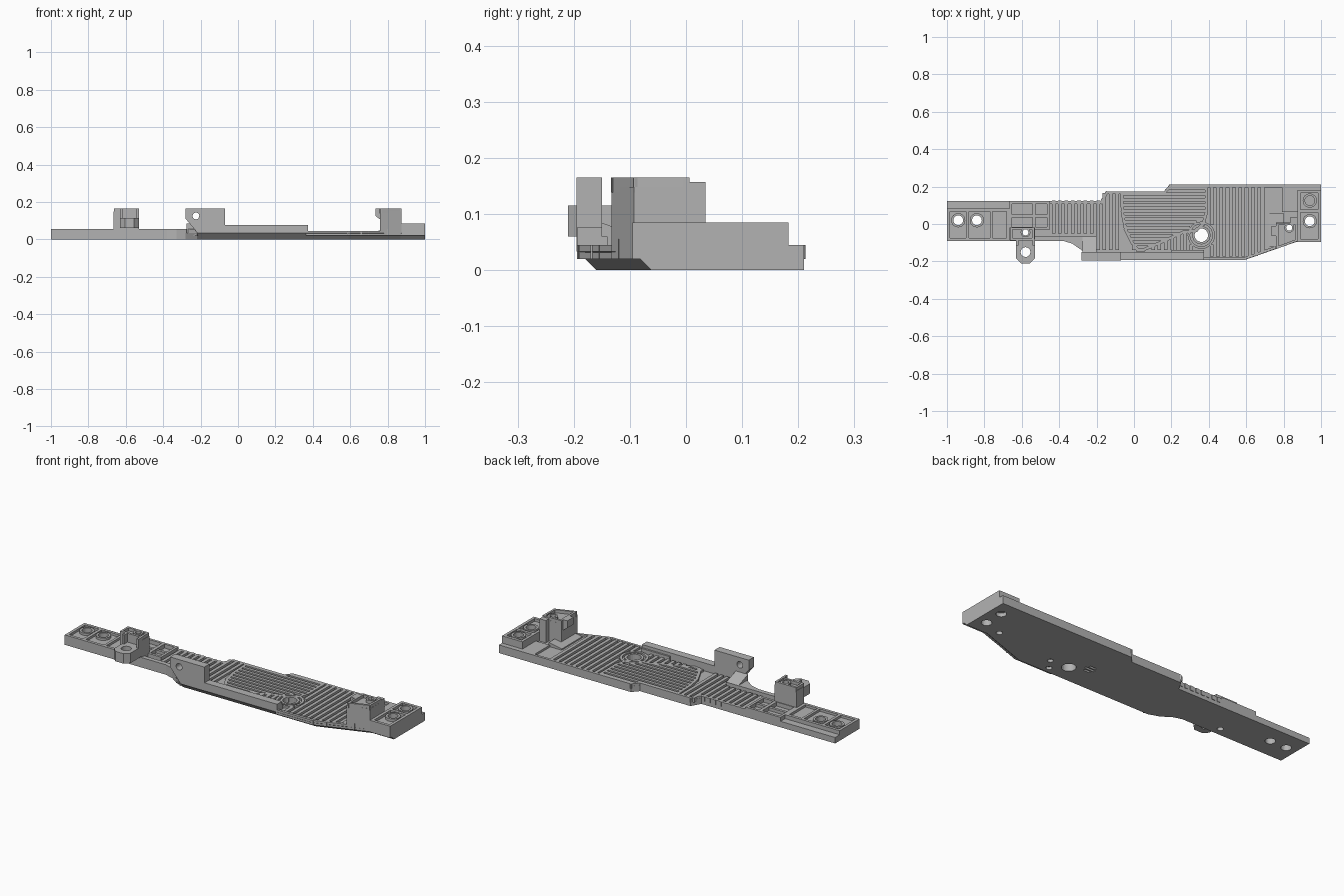
import bpy, bmesh, math
from mathutils import Vector, Matrix

if "Cube" in bpy.data.objects:
    bpy.data.objects.remove(bpy.data.objects["Cube"], do_unlink=True)

grey = bpy.data.materials.new("plain grey")
grey.use_nodes = True
grey.diffuse_color = (0.45, 0.45, 0.45, 1)
grey.node_tree.nodes["Principled BSDF"].inputs["Base Color"].default_value = (0.45, 0.45, 0.45, 1)


def finish(name, bm):
    bmesh.ops.recalc_face_normals(bm, faces=bm.faces)
    me = bpy.data.meshes.new(name)
    bm.to_mesh(me)
    bm.free()
    me.materials.append(grey)
    ob = bpy.data.objects.new(name, me)
    bpy.context.collection.objects.link(ob)
    return ob


def loft(bm, rings):
    rows = [[bm.verts.new(p) for p in r] for r in rings]
    n = len(rows[0])
    bm.faces.new(rows[0][::-1])
    bm.faces.new(rows[-1])
    for a, b in zip(rows, rows[1:]):
        for i in range(n):
            j = (i + 1) % n
            bm.faces.new((a[i], a[j], b[j], b[i]))


def add_prism(bm, pts, z0, z1):
    loft(bm, [[(x, y, z) for x, y in pts] for z in (z0, z1)])


def prism(name, pts, z0, z1):
    bm = bmesh.new()
    add_prism(bm, pts, z0, z1)
    return finish(name, bm)


def rect(x0, x1, y0, y1):
    return [(x0, y0), (x1, y0), (x1, y1), (x0, y1)]


def box(name, x0, x1, y0, y1, z0, z1):
    return prism(name, rect(x0, x1, y0, y1), z0, z1)


def wall(name, pts, w, z0, z1, closed=False):
    """Thin upright wall following a path."""
    bm = bmesh.new()
    pts = [Vector(p) for p in pts]
    for a, b in zip(pts, pts[1:] + pts[:1] if closed else pts[1:]):
        d = (b - a).normalized() * w / 2
        n = Vector((-d.y, d.x))
        add_prism(bm, [a - d - n, b + d - n, b + d + n, a - d + n], z0, z1)
    return finish(name, bm)


def frame(name, x0, x1, y0, y1, w, z0, z1):
    h = w / 2
    return wall(name, rect(x0 + h, x1 - h, y0 + h, y1 - h), w, z0, z1, True)


def ring(name, x, y, r, w, z0, z1):
    pts = [(x + r * math.cos(i * math.tau / 24), y + r * math.sin(i * math.tau / 24)) for i in range(24)]
    bm = bmesh.new()
    prof = [(r, z0), (r + w, z0), (r + w, z1), (r, z1)]
    rows = [[bm.verts.new((x + (px - x) * q / r, y + (py - y) * q / r, z)) for q, z in prof] for px, py in pts]
    for i in range(24):
        for k in range(4):
            a, b = rows[i], rows[(i + 1) % 24]
            bm.faces.new((a[k], b[k], b[(k + 1) % 4], a[(k + 1) % 4]))
    return finish(name, bm)


def cut(ob, bm):
    tool = finish("cutter", bm)
    mod = ob.modifiers.new("cut", "BOOLEAN")
    mod.operation, mod.object, mod.solver = "DIFFERENCE", tool, "EXACT"
    bpy.context.view_layer.objects.active = ob
    bpy.ops.object.modifier_apply(modifier=mod.name)
    bpy.data.objects.remove(tool, do_unlink=True)


def drill(ob, holes, z0=-0.1, z1=0.3, axis="Z"):
    bm = bmesh.new()
    for x, y, r in holes:
        m = Matrix.Translation((x, y, (z0 + z1) / 2))
        if axis == "Y":
            m = Matrix.Translation((x, -0.17, y)) @ Matrix.Rotation(math.pi / 2, 4, "X")
        bmesh.ops.create_cone(bm, cap_ends=True, segments=24, radius1=r, radius2=r, depth=z1 - z0, matrix=m)
    cut(ob, bm)


def inside(p, poly):
    hit = False
    for (ax, ay), (bx, by) in zip(poly, poly[1:] + poly[:1]):
        if (ay > p[1]) != (by > p[1]) and p[0] < (bx - ax) * (p[1] - ay) / (by - ay) + ax:
            hit = not hit
    return hit


def ribs(name, along_x, start, stop, pitch, lo, hi, test, z0, z1):
    """Parallel ribs, kept only where the test holds."""
    bm, step = bmesh.new(), 0.005
    for i in range(int((stop - start) / pitch) + 1):
        c, run = start + i * pitch, None
        for k in range(int((hi - lo) / step) + 2):
            t = lo + k * step
            ok = t <= hi and test((t, c) if along_x else (c, t))
            if ok and run is None:
                run = t
            if not ok and run is not None:
                h = pitch * 0.28
                if t - run > 0.02:
                    add_prism(bm, rect(run, t, c - h, c + h) if along_x else rect(c - h, c + h, run, t), z0, z1)
                run = None
    return finish(name, bm)


# Base plate with a bevelled front underside
FLOOR, DECK, LOW = 0.033, 0.045, 0.02
back = [(1, 0.21), (0.19, 0.21), (0.16, 0.175), (-0.15, 0.175), (-0.18, 0.122), (-1, 0.122)]
front = [(-1, -0.09), (-0.38, -0.09), (-0.33, -0.105), (-0.28, -0.14), (-0.22, -0.193),
         (0.59, -0.193), (0.87, -0.095), (1, -0.095)]
outline = front + back
under = [(x, y + 0.033 if x > -0.23 and y < 0 else y) for x, y in outline]
bm = bmesh.new()
loft(bm, [[(x, y, 0) for x, y in under], [(x, y, FLOOR) for x, y in outline]])
base = finish("base_plate", bm)
left_holes = [(-0.94, 0.02, 0.026), (-0.84, 0.02, 0.026)]
right_holes = [(0.94, 0.125, 0.026), (0.94, 0.015, 0.026)]
big = (0.36, -0.06, 0.036)
pins = [(-0.58, -0.045, 0.016), (0.83, -0.02, 0.016)]
drill(base, left_holes + right_holes + [big] + pins)
drill(base, [(0.47, -0.067, 0.015), (0.43, -0.125, 0.015)], -0.02, 0.015)
bm = bmesh.new()
for i, w in enumerate((0.02, 0.03, 0.02)):
    add_prism(bm, rect(0.27 - w, 0.27 + w, -0.035 + i * 0.02, -0.023 + i * 0.02), -0.01, 0.012)
cut(base, bm)

# Deck edge rims
wall("rear_rim", [(0.79, 0.203), (0.194, 0.203), (0.164, 0.168), (-0.145, 0.168), (-0.175, 0.115), (-0.53, 0.115)],
     0.014, LOW, DECK)
wall("front_rim", [(0.37, -0.185), (0.588, -0.185), (0.75, -0.128)], 0.014, LOW, DECK)

# Curved divider and its panel of lengthwise ribs
panel = [(-0.065, 0.165), (-0.062, 0.06), (-0.045, -0.03), (-0.01, -0.1), (0.02, -0.138), (0.05, -0.138),
         (0.15, -0.095), (0.26, -0.045), (0.33, -0.035), (0.37, 0), (0.387, 0.06), (0.387, 0.2)]
wall("curved_divider", panel, 0.016, LOW, DECK)
area = panel + [(0.194, 0.2), (0.16, 0.165)]
clear = lambda p: (p[0] - big[0]) ** 2 + (p[1] - big[1]) ** 2 > 0.075 ** 2
in_deck = lambda p: inside(p, outline) and clear(p) and p[1] > -0.18
ribs("panel_ribs", True, -0.11, 0.19, 0.03, -0.06, 0.38, lambda p: in_deck(p) and inside(p, area), LOW, DECK)
ribs("right_ribs", False, 0.415, 0.71, 0.034, -0.18, 0.2, in_deck, LOW, DECK)
ribs("middle_ribs", False, 0.0, 0.39, 0.034, -0.14, 0.05,
     lambda p: in_deck(p) and not inside(p, area) and p[1] < -0.02, LOW, DECK)
ribs("left_ribs", False, -0.43, -0.07, 0.034, -0.14, 0.165,
     lambda p: in_deck(p) and not inside(p, area) and p[1] > (-0.055 if p[0] < -0.2 else -0.15), LOW, DECK)
for i, w in enumerate((0.0, 0.024)):
    ring("boss_ring", big[0], big[1], big[2] + w, 0.013, LOW, DECK)

# Front rails and hinge plate
rail = box("front_rail", -0.08, 0.375, -0.193, -0.15, LOW + 0.013, 0.077)
box("front_rail_step", 0.2, 0.375, -0.15, -0.14, LOW, 0.06)
prism("left_front_rail", front[1:5] + [(-0.2, -0.15), (-0.2, -0.065), (-0.67, -0.065), (-0.67, -0.09)], LOW, 0.055)
bm = bmesh.new()
side = [(-0.28, 0.165), (-0.28, 0.11), (-0.215, 0.033), (-0.07, 0.033), (-0.07, 0.165)]
loft(bm, [[(x, y, z) for x, z in side] for y in (-0.195, -0.15)])
hinge = finish("hinge_plate", bm)
drill(hinge, [(-0.225, 0.125, 0.018)], -0.1, 0.1, "Y")
bm = bmesh.new()
loft(bm, [[(x, -0.152, 0.033), (x, -0.07, 0.033), (x, -0.07, 0.055), (x, -0.152, 0.085)] for x in (-0.275, -0.2)])
finish("hinge_gusset", bm)


# End pads with framed pockets and hole rings
def pad(name, x0, x1, y0, y1, floor, top, split, holes, across):
    body = box(name + "_pad", x0, x1, y0, y1, LOW, floor)
    drill(body, holes)
    frame(name + "_frame", x0, x1, y0, y1, 0.016, floor - 0.01, top)
    if across:
        box(name + "_divider", x0, x1, split - 0.008, split + 0.008, floor - 0.01, top)
    else:
        box(name + "_divider", split - 0.008, split + 0.008, y0, y1, floor - 0.01, top)
    for x, y, r in holes:
        ring(name + "_hole_ring", x, y, r, 0.012, floor - 0.005, top)


pad("left_end", -1, -0.665, -0.09, 0.082, 0.042, 0.055, -0.89, left_holes, False)
box("left_end_bar", -0.77, -0.756, -0.09, 0.082, LOW, 0.055)
pad("right_end", 0.875, 1, -0.095, 0.183, 0.07, 0.085, 0.07, right_holes, True)
box("right_end_ledge", 0.79, 1, 0.065, 0.21, LOW, DECK)

# Recessed bay behind the left tower
frame("left_bay_frame", -0.665, -0.53, -0.03, 0.122, 0.014, LOW, 0.055)
frame("left_bay_side", -0.54, -0.45, -0.03, 0.122, 0.014, LOW, 0.055)
box("left_bay_step", -0.66, -0.46, 0.035, 0.05, LOW, 0.05)


# Towers with a pocketed top around a pin hole
def tower(name, pts, pin, floor=0.148, top=0.165):
    body = prism(name, pts, LOW, floor)
    drill(body, [pin])
    c = Vector((sum(p[0] for p in pts), sum(p[1] for p in pts))) / len(pts)
    wall(name + "_rim", [Vector(p) + (c - Vector(p)).normalized() * 0.009 for p in pts], 0.012, floor - 0.01, top, True)
    ring(name + "_pin_ring", pin[0], pin[1], pin[2], 0.01, floor - 0.005, top)


tower("left_tower", rect(-0.665, -0.53, -0.085, -0.02), pins[0])
tower("right_tower", [(0.76, -0.133), (0.875, -0.093), (0.875, 0.007), (0.76, 0.007)], pins[1])
box("right_tower_back", 0.835, 0.875, 0, 0.035, LOW, 0.157)
bm = bmesh.new()
loft(bm, [[(0.735, y, 0.165), (0.735, y, 0.125), (0.762, y, 0.105), (0.762, y, 0.165)] for y in (-0.065, -0.01)])
finish("right_tower_lip", bm)

# Ramp beside the right tower
bm = bmesh.new()
loft(bm, [[(0.72, y, LOW), (0.8, y, LOW), (0.8, y, 0.055), (0.72, y, 0.04)] for y in (-0.12, 0.06)])
finish("right_ramp", bm)

# Overhanging eyelet on the left tower
eyelet = prism("eyelet", [(-0.63, -0.08), (-0.63, -0.185), (-0.605, -0.21), (-0.555, -0.21), (-0.53, -0.185),
                          (-0.53, -0.08)], 0.06, 0.115)
drill(eyelet, [(-0.58, -0.15, 0.026)])
for x in (-0.63, -0.542):
    box("eyelet_cheek", x, x + 0.012, -0.115, -0.08, 0.11, 0.165)
